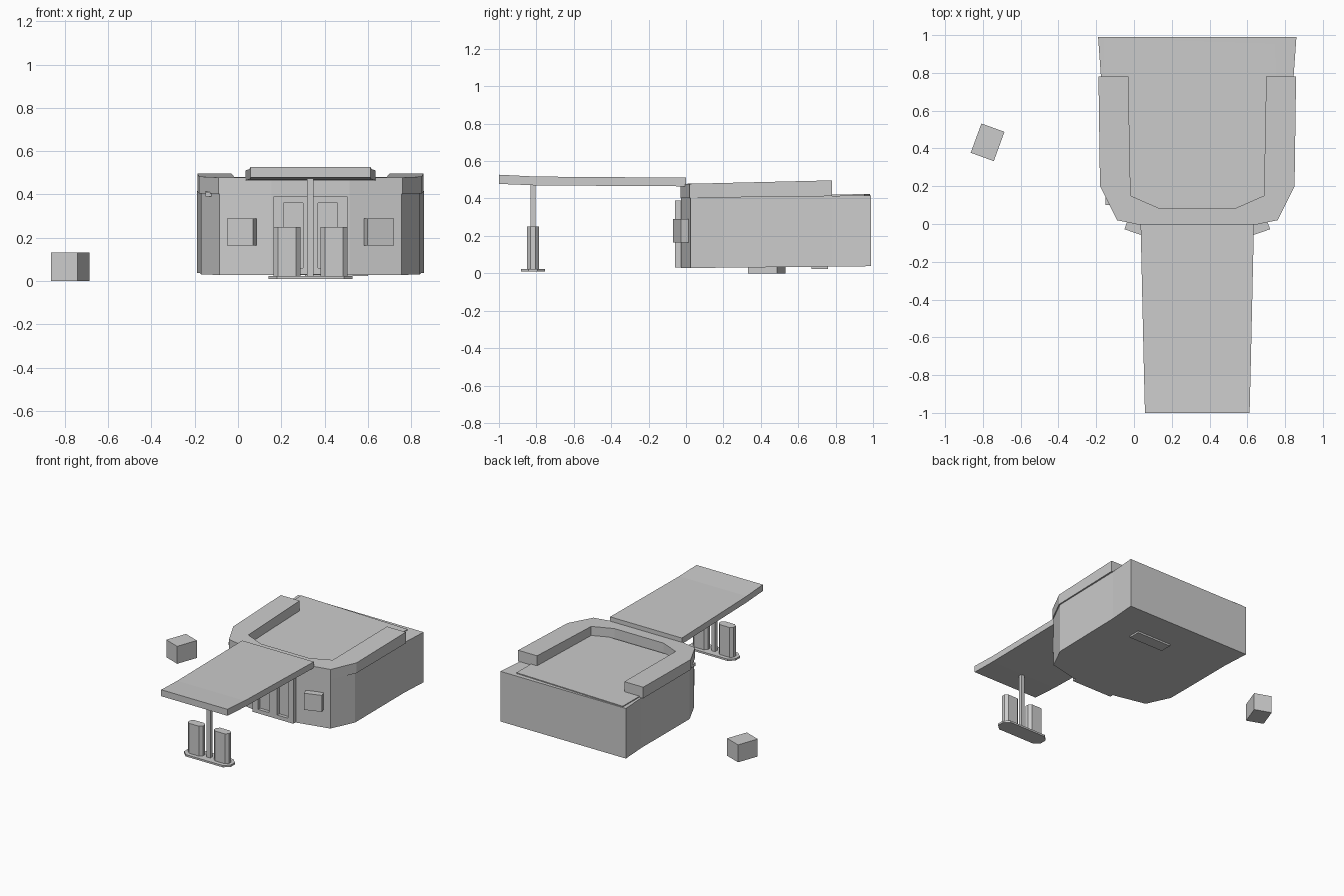
import bpy, bmesh, math
from mathutils import Vector, Matrix

cube = bpy.data.objects.get("Cube")
if cube:
    bpy.data.objects.remove(cube, do_unlink=True)

CX = 0.335  # centre line of the shop and canopy

grey = bpy.data.materials.new("light_grey")
grey.use_nodes = True
colour = (0.6, 0.6, 0.6, 1)
grey.diffuse_color = colour
grey.node_tree.nodes["Principled BSDF"].inputs["Base Color"].default_value = colour


def finish(name, bm):
    bmesh.ops.recalc_face_normals(bm, faces=bm.faces)
    mesh = bpy.data.meshes.new(name)
    bm.to_mesh(mesh)
    bm.free()
    mesh.materials.append(grey)
    obj = bpy.data.objects.new(name, mesh)
    bpy.context.collection.objects.link(obj)
    return obj


def prism(name, outline, bottom, top):
    """Upright prism; bottom and top give the height at a given y."""
    bm = bmesh.new()
    low = [bm.verts.new((x, y, bottom(y))) for x, y in outline]
    high = [bm.verts.new((x, y, top(y))) for x, y in outline]
    bm.faces.new(low)
    bm.faces.new(high)
    for i in range(len(low)):
        j = (i + 1) % len(low)
        bm.faces.new((low[i], low[j], high[j], high[i]))
    return finish(name, bm)


def box(name, lo, hi, turn=0):
    lo, hi = Vector(lo), Vector(hi)
    bm = bmesh.new()
    bmesh.ops.create_cube(bm, size=1, matrix=Matrix.Translation((lo + hi) / 2)
                          @ Matrix.Rotation(turn, 4, 'Z')
                          @ Matrix.Diagonal((*(hi - lo), 1)))
    return finish(name, bm)


def mirrored(half):
    """Close a symmetric outline from offsets to one side of the centre line."""
    return [(CX - x, y) for x, y in half] + [(CX + x, y) for x, y in reversed(half)]


def level(z):
    return lambda y: z


# Shop body with chamfered front corners
front = [(0.505, 0.2), (0.42, 0.025), (0.18, -0.028)]
prism("shop_body", mirrored([(0.525, 0.99), (0.51, 0.78)] + front),
      lambda y: 0.028 + 0.01 * max(y, 0), lambda y: 0.403 + 0.014 * max(y, 0))

# Roof panel
prism("roof_panel", [(-0.15, 0.1), (-0.16, 0.985), (0.75, 0.955), (0.755, 0.1)],
      level(0.39), lambda y: 0.411 + 0.013 * y)

# U-shaped parapet, open at the back
outer = [(0.523, 0.78), (0.515, 0.2), (0.425, 0.02), (0.18, -0.03)]
inner = [(0.365, 0.78), (0.353, 0.15), (0.205, 0.085)]
bm = bmesh.new()
rings = []
for path in (mirrored(outer), mirrored(inner)):
    if len(path) == 6:   # match the point count of the outer path
        path = path[:3] + [(CX - 0.1, 0.085), (CX + 0.1, 0.085)] + path[3:]
    for height in (lambda y: 0.403 + 0.012 * max(y, 0),
                   lambda y: 0.478 + 0.024 * max(y, 0)):
        rings.append([bm.verts.new((x, y, height(y))) for x, y in path])
outer_low, outer_high, inner_low, inner_high = rings
order = [outer_low, outer_high, inner_high, inner_low]
for i in range(7):
    for k in range(4):
        a, b = order[k], order[(k + 1) % 4]
        bm.faces.new((a[i], a[i + 1], b[i + 1], b[i]))
for end in (0, 7):
    bm.faces.new([ring[end] for ring in order])
finish("parapet", bm)

# Boxed windows on the angled front walls
for side, label in ((-1, "right"), (1, "left")):
    x = CX + side * 0.317
    box(label + "_window", (x - 0.064, -0.05, 0.165), (x + 0.064, 0.0, 0.29),
        side * math.radians(19))

# Double door with raised frame and set-back panes
for side, label in ((-1, "right"), (1, "left")):
    def door_part(name, a, b, z0, z1, depth):
        xs = sorted((CX + side * a, CX + side * b))
        box(label + name, (xs[0], depth, z0), (xs[1], -0.02, z1))
    door_part("_door_outer_post", 0.125, 0.17, 0.03, 0.39, -0.06)
    door_part("_door_inner_post", 0.0, 0.035, 0.03, 0.39, -0.06)
    door_part("_door_top_rail", 0.035, 0.125, 0.36, 0.39, -0.06)
    door_part("_door_bottom_rail", 0.035, 0.125, 0.03, 0.06, -0.06)
    door_part("_door_pane", 0.035, 0.125, 0.06, 0.36, -0.035)

# Canopy slab, tapering and lifting toward its front end
bm = bmesh.new()
sections = []
for y, half, low, high in ((0, 0.3, 0.465, 0.511), (-0.8, 0.282, 0.47, 0.517),
                           (-1, 0.277, 0.478, 0.527)):
    sections.append([bm.verts.new((CX + s * half, y, z))
                     for s, z in ((-1, low), (1, low), (1, high), (-1, high))])
for a, b in zip(sections, sections[1:]):
    for k in range(4):
        j = (k + 1) % 4
        bm.faces.new((a[k], a[j], b[j], b[k]))
bm.faces.new(sections[0])
bm.faces.new(sections[-1])
finish("canopy", bm)

# Pump island with canopy pole and two rounded pumps
PY = -0.818


def rounded(cx, half_x, half_y, cut):
    """Outline with chamfered ends."""
    return [(cx + sx * a, PY + sy * b) for sx, sy, flip in
            ((-1, -1, 0), (1, -1, 1), (1, 1, 0), (-1, 1, 1))
            for a, b in ([(half_x, half_y * 0.4), (half_x - cut, half_y)]
                         [::-1 if flip else 1])]


prism("island_base", rounded(CX, 0.195, 0.063, 0.04), level(0.01), level(0.024))
box("canopy_pole", (CX - 0.015, PY - 0.013, 0.02), (CX + 0.015, PY + 0.013, 0.475))
for side, label in ((-1, "right"), (1, "left")):
    prism(label + "_pump", rounded(CX + side * 0.108, 0.062, 0.032, 0.02),
          level(0.02), level(0.25))

# Loose crate beside the shop
box("crate", (-0.84, 0.35, 0), (-0.71, 0.515, 0.132), math.radians(-20))

# Small plate under the floor
box("floor_plate", (0.31, 0.67, 0.022), (0.6, 0.76, 0.04))
